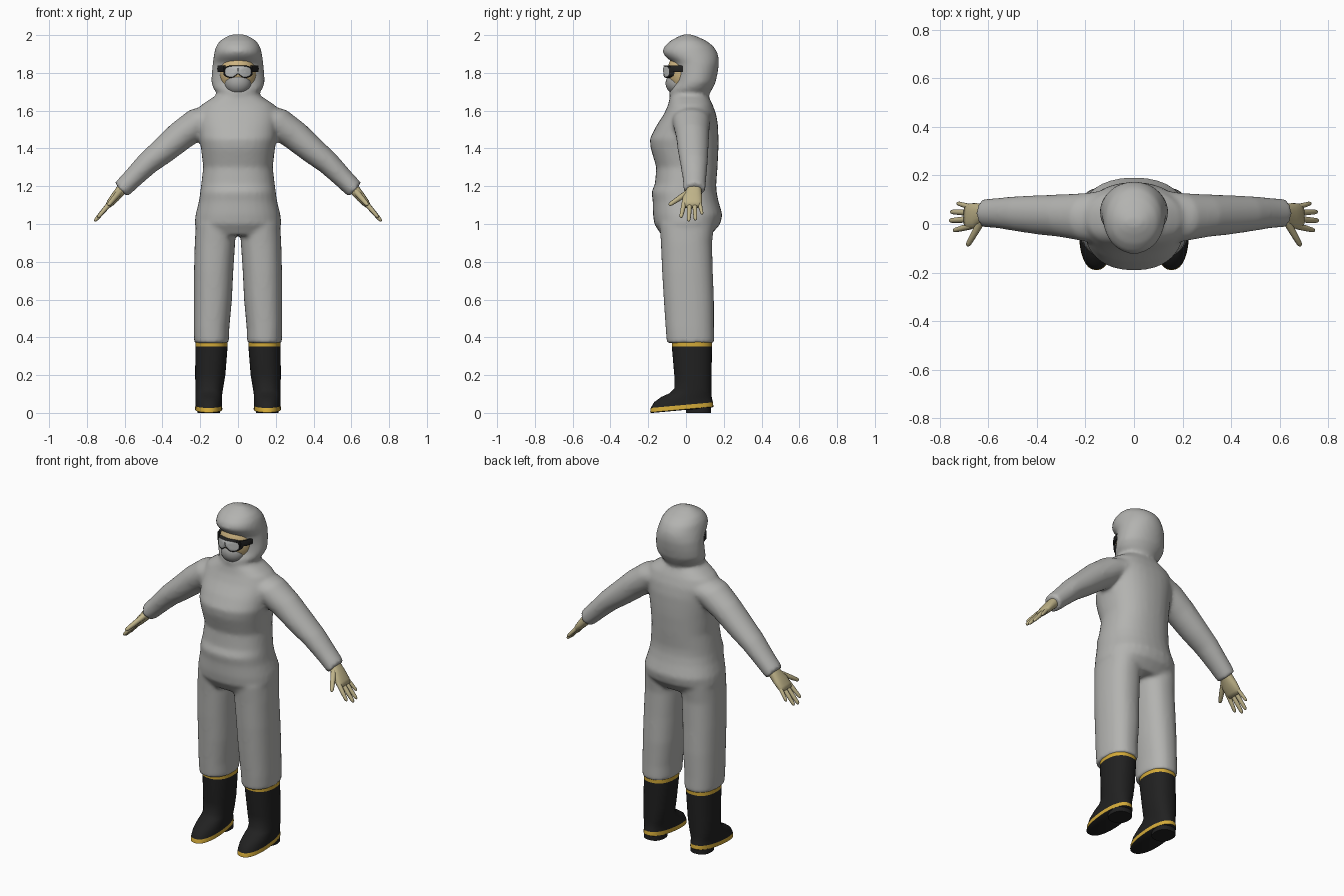
import bpy, bmesh, math
from mathutils import Vector

cube = bpy.data.objects.get("Cube")
if cube:
    bpy.data.objects.remove(cube)


def material(name, rgb):
    m = bpy.data.materials.new(name)
    m.use_nodes = True
    m.diffuse_color = (*rgb, 1)
    bsdf = m.node_tree.nodes["Principled BSDF"]
    bsdf.inputs["Base Color"].default_value = (*rgb, 1)
    bsdf.inputs["Roughness"].default_value = 0.8
    return m


SUIT = material("suit grey", (0.45, 0.45, 0.435))
GLOVE = material("glove tan", (0.52, 0.45, 0.25))
SKIN = material("skin tan", (0.62, 0.46, 0.22))
BLACK = material("rubber black", (0.015, 0.015, 0.015))
YELLOW = material("trim yellow", (0.65, 0.4, 0.04))
LENS = material("lens grey", (0.52, 0.53, 0.52))
MASK = material("mask grey", (0.36, 0.36, 0.35))


def superellipse(t, power=2.0):
    c, s = math.cos(t), math.sin(t)
    return (math.copysign(abs(c) ** (2 / power), c),
            math.copysign(abs(s) ** (2 / power), s))


def skin_rings(bm, rings, mats=None):
    """Bridge successive closed rings of points and cap both ends."""
    loops = [[bm.verts.new(p) for p in ring] for ring in rings]
    n = len(loops[0])
    for k, (a, b) in enumerate(zip(loops, loops[1:])):
        for i in range(n):
            j = (i + 1) % n
            f = bm.faces.new((a[i], a[j], b[j], b[i]))
            f.material_index = mats[k] if mats else 0
    bm.faces.new(loops[0])
    bm.faces.new(loops[-1])


def tube(center, u, v, n=24, power=2.0):
    pts = []
    for i in range(n):
        c, s = superellipse(math.tau * i / n, power)
        pts.append(Vector(center) + Vector(u) * c + Vector(v) * s)
    return pts


def level_ring(z, cx, half, front, back, tilt=0.0, power=2.3, n=32):
    """Horizontal outline; tilt raises it towards the back."""
    mid, dep = (front + back) / 2, (back - front) / 2
    pts = tube((cx, mid, z), (half, 0, 0), (0, dep, 0), n, power)
    return [Vector((p.x, p.y, p.z + tilt * p.y)) for p in pts]


def finish(name, bm, mats, angle=50):
    bmesh.ops.recalc_face_normals(bm, faces=bm.faces)
    me = bpy.data.meshes.new(name)
    bm.to_mesh(me)
    bm.free()
    for m in mats:
        me.materials.append(m)
    me.polygons.foreach_set("use_smooth", [True] * len(me.polygons))
    me.set_sharp_from_angle(angle=math.radians(angle))
    ob = bpy.data.objects.new(name, me)
    bpy.context.scene.collection.objects.link(ob)
    return ob


# Suit: torso, hood, sleeves and trousers fused into one soft skin
torso = [(0.94, .20, -.13, .13), (1.0, .23, -.168, .182), (1.05, .225, -.175, .193),
         (1.12, .207, -.176, .172), (1.17, .2, -.183, .162), (1.21, .195, -.165, .16),
         (1.3, .184, -.157, .167), (1.4, .196, -.187, .172), (1.45, .205, -.192, .172),
         (1.52, .21, -.157, .17), (1.58, .215, -.118, .16), (1.63, .195, -.095, .142),
         (1.66, .15, -.088, .127), (1.69, .1, -.08, .11)]
hood = [(1.65, .095, -.075, .115), (1.69, .108, -.09, .125), (1.715, .13, -.083, .14),
        (1.75, .142, -.06, .157), (1.8, .139, -.056, .168), (1.85, .134, -.066, .175),
        (1.885, .13, -.108, .173), (1.91, .125, -.126, .165), (1.94, .117, -.115, .147),
        (1.97, .096, -.083, .108), (1.993, .06, -.04, .058), (2.004, .03, -.01, .025)]
leg = [(1.0, .118, .105, -.14, .15), (.9, .122, .107, -.133, .138),
       (.75, .129, .104, -.127, .142), (.6, .133, .101, -.118, .148),
       (.45, .14, .094, -.108, .148), (.37, .14, .092, -.102, .15)]
arm = [(.1, 1.57, .085, .03, .11), (.2, 1.54, .086, .028, .1), (.3, 1.47, .08, .034, .088),
       (.4, 1.385, .071, .038, .081), (.48, 1.32, .062, .042, .073),
       (.56, 1.24, .054, .045, .063), (.62, 1.18, .05, .045, .058)]

bm = bmesh.new()
skin_rings(bm, [level_ring(z, 0, h, f, b) for z, h, f, b in torso])
skin_rings(bm, [level_ring(z, 0, h, f, b, power=2.05) for z, h, f, b in hood])
for s in (-1, 1):
    skin_rings(bm, [level_ring(z, s * x, h, f, b) for z, x, h, f, b in leg])
    skin_rings(bm, [tube((s * x, y, z), (s * r * .68, 0, r * .73), (0, ry, 0))
                    for x, z, r, y, ry in arm])
suit = finish("protective_suit", bm, [SUIT])
fuse = suit.modifiers.new("fuse", "REMESH")
fuse.mode = "VOXEL"
fuse.voxel_size = 0.011
fuse.use_smooth_shade = True
soften = suit.modifiers.new("soften", "SMOOTH")
soften.factor = 0.5
soften.iterations = 8

# Boots with yellow cuff and welt, and a separate heel block
boot = [(.39, .14, .085, -.075, .138, 0), (.352, .14, .085, -.075, .138, 0),
        (.2, .147, .08, -.062, .135, 0), (.13, .152, .073, -.062, .135, 0),
        (.105, .154, .071, -.085, .135, 0), (.085, .155, .07, -.13, .136, 0),
        (.064, .155, .07, -.168, .139, .04), (.043, .155, .071, -.187, .143, .09),
        (.02, .155, .072, -.19, .145, .09), (.016, .155, .066, -.184, .139, .09)]
for s, side in ((1, "left"), (-1, "right")):
    bm = bmesh.new()
    skin_rings(bm, [level_ring(z, s * x, h, f, b, t) for z, x, h, f, b, t in boot],
               [1, 0, 0, 0, 0, 0, 0, 1, 0])
    skin_rings(bm, [level_ring(z, s * .155, .06, 0, .132) for z in (.03, 0)])
    finish(side + "_boot", bm, [BLACK, YELLOW])

# Gloved hands: palm, four fingers and a thumb along the forearm direction
fingers = [(.1, -.008, .212, -.027, .0115), (.1, .02, .237, .014, .012),
           (.1, .046, .23, .05, .0115), (.095, .068, .19, .086, .01),
           (.035, .012, .125, -.09, .0135)]
for s, side in ((1, "left"), (-1, "right")):
    along = Vector((s * .65, 0, -.76))
    flat = Vector((s * .76, 0, .65))
    wrist = Vector((s * .605, 0, 1.195))
    across = Vector((0, 1, 0))
    bm = bmesh.new()
    skin_rings(bm, [tube(wrist + along * t + across * y, flat * r, across * w, 20, 2.4)
                    for t, y, w, r in ((-.03, .045, .038, .03), (.03, .042, .04, .028),
                                       (.07, .034, .052, .025), (.11, .032, .053, .02),
                                       (.135, .03, .046, .013))])
    for t0, y0, t1, y1, r in fingers:
        a = wrist + along * t0 + across * y0
        b = wrist + along * t1 + across * y1
        v = (b - a).normalized().cross(flat)
        skin_rings(bm, [tube(a.lerp(b, k), flat * r * q, v * r * q, 10)
                        for k, q in ((0, 1.2), (.5, 1.05), (.88, .85), (.97, .6), (1, .25))])
    finish(side + "_glove", bm, [GLOVE], 80)


def ellipsoid(name, center, radii, mat):
    bm = bmesh.new()
    bmesh.ops.create_uvsphere(bm, u_segments=32, v_segments=20, radius=1)
    for v in bm.verts:
        v.co = Vector(center) + Vector([c * r for c, r in zip(v.co, radii)])
    return finish(name, bm, [mat], 80)


# Face inside the hood opening and breathing mask over the mouth
ellipsoid("face", (0, 0, 1.8), (.1, .1, .12), SKIN)
ellipsoid("breathing_mask", (0, -.045, 1.745), (.07, .063, .062), MASK)


# Goggles: wraparound outline with a nose notch, dark rim and pale lens
def goggle_ring(y, scale):
    pts = []
    for i in range(40):
        c, s = superellipse(math.tau * i / 40, 3.2)
        x = .078 * c * scale
        z = .034 * s * scale
        if s < 0:
            z += .022 * math.exp(-(x / .018) ** 2)
        pts.append(Vector((x, y + 6 * x * x, 1.806 + z)))
    return pts


bm = bmesh.new()
skin_rings(bm, [goggle_ring(-.07, 1.0), goggle_ring(-.116, 1.0), goggle_ring(-.12, .92),
                goggle_ring(-.117, .88), goggle_ring(-.121, .5), goggle_ring(-.122, .05)],
           [0, 0, 0, 1, 1])
finish("goggles", bm, [BLACK, LENS], 40)

# Goggle strap hugging the temples
bm = bmesh.new()
for s in (-1, 1):
    skin_rings(bm, [tube((s * x, y, 1.822), (0, 0, .018), (s * .006, 0, 0), 12, 4)
                    for x, y in ((.072, -.085), (.092, -.055), (.104, -.015))])
finish("goggle_strap", bm, [BLACK])
